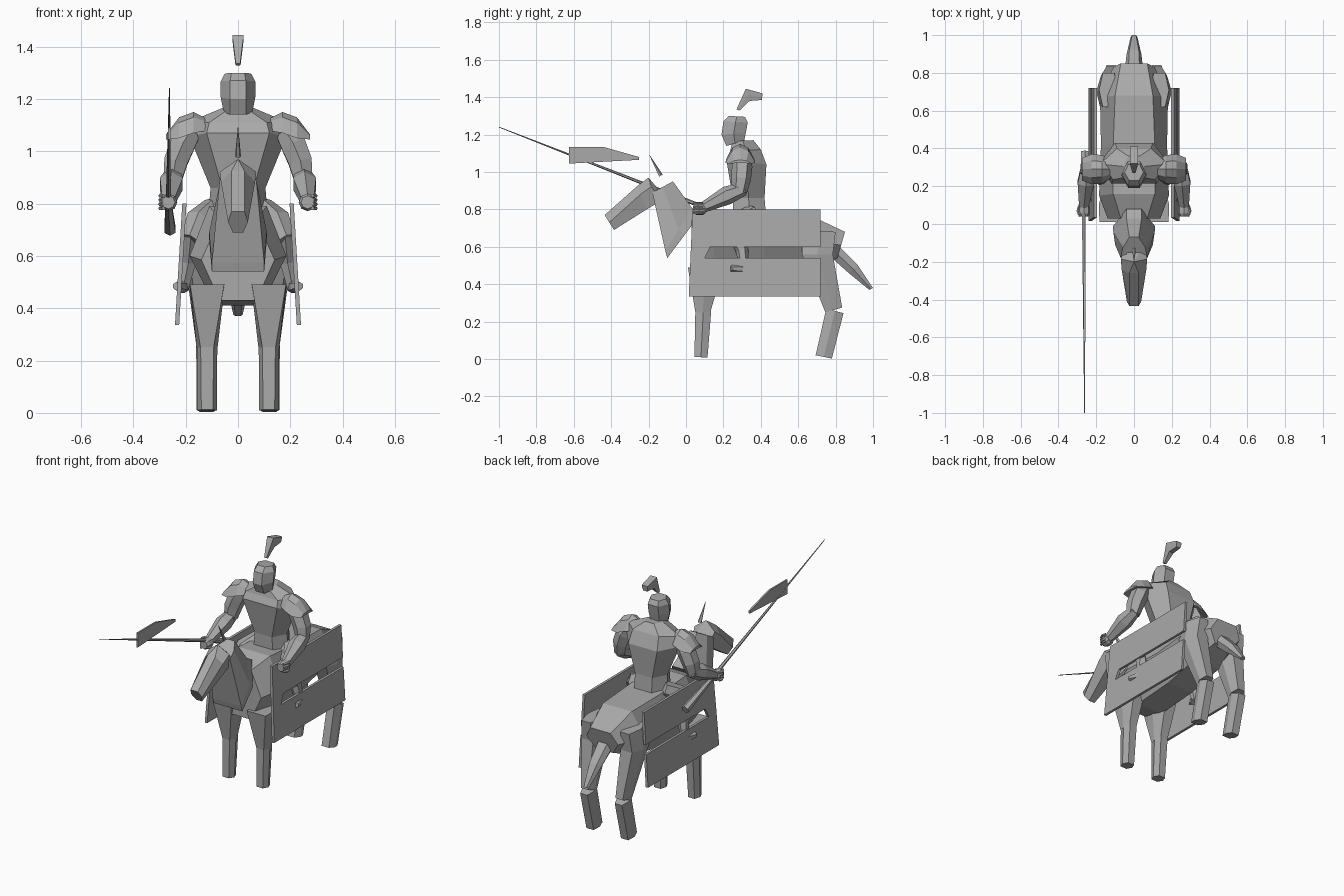
import bpy, bmesh, math
from mathutils import Vector

grey = bpy.data.materials.new("plain grey")
grey.diffuse_color = (0.4, 0.4, 0.4, 1)


def finish(name, bm):
    bmesh.ops.remove_doubles(bm, verts=bm.verts, dist=1e-4)
    bmesh.ops.recalc_face_normals(bm, faces=bm.faces)
    me = bpy.data.meshes.new(name)
    bm.to_mesh(me)
    bm.free()
    me.materials.append(grey)
    ob = bpy.data.objects.new(name, me)
    bpy.context.collection.objects.link(ob)
    return ob


def loft(name, rings, pair=False):
    """Skin a list of equal rings and cap both ends; pair adds a mirrored twin."""
    for side in ((1, -1) if pair else (1,)):
        bm = bmesh.new()
        vs = [[bm.verts.new((p[0] * side, p[1], p[2])) for p in r] for r in rings]
        n = len(rings[0])
        for a, b in zip(vs, vs[1:]):
            for i in range(n):
                j = (i + 1) % n
                bm.faces.new((a[i], a[j], b[j], b[i]))
        bm.faces.new(vs[0])
        bm.faces.new(vs[-1])
        finish(name + (("_left" if side > 0 else "_right") if pair else ""), bm)


def sect(a, b, wa, wm, wb, x=0, t=0.5):
    """Six-sided section between side-view points a and b with three half widths."""
    m = [a[i] + (b[i] - a[i]) * t for i in (0, 1)]
    return [(x - wa, *a), (x + wa, *a), (x + wm, *m), (x + wb, *b), (x - wb, *b), (x - wm, *m)]


def tube(name, pts, radii, n=6, pair=False):
    """Tapered limb along a path."""
    pts = [Vector(p) for p in pts]
    rings = []
    for i, (p, r) in enumerate(zip(pts, radii)):
        d = (pts[min(i + 1, len(pts) - 1)] - pts[max(i - 1, 0)]).normalized()
        u = d.cross(Vector((1, 0, 0))).normalized()
        v = d.cross(u)
        rings.append([p + (u * math.cos(k * math.tau / n) + v * math.sin(k * math.tau / n)) * r
                      for k in range(n)])
    loft(name, rings, pair)


# horse trunk
loft("horse_body", [
    sect((0.03, 0.74), (0.03, 0.43), 0.07, 0.14, 0.07),
    sect((0.16, 0.79), (0.14, 0.41), 0.11, 0.185, 0.09),
    sect((0.42, 0.77), (0.42, 0.43), 0.11, 0.175, 0.09),
    sect((0.68, 0.76), (0.66, 0.48), 0.10, 0.18, 0.09),
    sect((0.85, 0.68), (0.81, 0.54), 0.07, 0.11, 0.06)])
# neck and head
loft("horse_neck", [
    sect((0.08, 0.78), (-0.10, 0.54), 0.04, 0.11, 0.10),
    sect((0.03, 0.81), (-0.11, 0.575), 0.04, 0.11, 0.10),
    sect((-0.07, 0.95), (-0.18, 0.89), 0.025, 0.06, 0.07)])
loft("horse_head", [
    sect((-0.15, 0.91), (-0.14, 0.83), 0.03, 0.06, 0.04),
    sect((-0.20, 0.97), (-0.16, 0.83), 0.0, 0.07, 0.05, t=0.35),
    sect((-0.26, 0.925), (-0.21, 0.80), 0.025, 0.065, 0.045, t=0.35),
    sect((-0.435, 0.77), (-0.385, 0.69), 0.025, 0.038, 0.02)])
tube("brow_spike", [(0, -0.135, 0.98), (0, -0.195, 1.09)], [0.012, 0.001], 5)
# tail
loft("horse_tail", [
    sect((0.82, 0.60), (0.78, 0.54), 0.03, 0.05, 0.03),
    sect((0.92, 0.50), (0.87, 0.46), 0.025, 0.04, 0.02),
    sect((1.0, 0.38), (0.98, 0.37), 0.01, 0.018, 0.01)])

# horse legs
loft("front_upper_leg", [
    sect((0.01, 0.49), (0.20, 0.49), 0.065, 0.068, 0.04, 0.118),
    sect((0.05, 0.25), (0.13, 0.25), 0.025, 0.04, 0.025, 0.118)], True)
loft("front_lower_leg", [
    sect((0.05, 0.26), (0.135, 0.26), 0.025, 0.039, 0.025, 0.118),
    sect((0.045, 0.012), (0.115, 0.007), 0.022, 0.037, 0.022, 0.118)], True)
loft("hind_thigh", [
    sect((0.62, 0.69), (0.80, 0.68), 0.03, 0.05, 0.03, 0.135),
    sect((0.62, 0.56), (0.785, 0.56), 0.045, 0.065, 0.04, 0.135),
    sect((0.745, 0.25), (0.835, 0.275), 0.025, 0.04, 0.025, 0.12)], True)
loft("hind_lower_leg", [
    sect((0.75, 0.27), (0.842, 0.245), 0.025, 0.04, 0.025, 0.12),
    sect((0.693, 0.02), (0.78, 0.003), 0.025, 0.038, 0.025, 0.12)], True)

# slotted side cloths, leaning outward toward the hem
outline = [(0.035, 0.80), (0.72, 0.80), (0.72, 0.60), (0.13, 0.60),
           (0.10, 0.54), (0.72, 0.54), (0.72, 0.335), (0.015, 0.335)]
loft("side_cloth", [[(0.205 + (0.8 - z) * 0.06 + o, y, z) for y, z in outline]
                    for o in (-0.008, 0.008)], True)

# rider trunk
loft("rider_torso", [
    sect((0.25, 0.74), (0.43, 0.74), 0.07, 0.115, 0.06),
    sect((0.25, 0.86), (0.42, 0.86), 0.06, 0.105, 0.06),
    sect((0.215, 1.07), (0.43, 1.04), 0.12, 0.185, 0.10),
    sect((0.235, 1.11), (0.40, 1.12), 0.11, 0.18, 0.09),
    sect((0.25, 1.165), (0.36, 1.17), 0.03, 0.055, 0.03)])
# helmet and plume
loft("helmet", [
    sect((0.215, 1.14), (0.31, 1.16), 0.03, 0.055, 0.03),
    sect((0.19, 1.20), (0.32, 1.21), 0.03, 0.066, 0.035),
    sect((0.20, 1.27), (0.33, 1.265), 0.03, 0.066, 0.035),
    sect((0.23, 1.30), (0.315, 1.295), 0.025, 0.05, 0.03)])
loft("plume", [
    sect((0.27, 1.335), (0.285, 1.328), 0.008, 0.01, 0.008),
    sect((0.32, 1.445), (0.34, 1.38), 0.022, 0.02, 0.016),
    sect((0.41, 1.42), (0.405, 1.385), 0.02, 0.018, 0.014)])

# shoulder guards: flared plates running outward
def cap(x, y, z, half, h):
    return [(x, y - half, z - h), (x, y - half * 0.55, z - h * 0.25), (x, y, z),
            (x, y + half * 0.55, z - h * 0.25), (x, y + half, z - h), (x, y, z - h * 0.8)]

loft("shoulder_guard", [cap(0.11, 0.29, 1.12, 0.045, 0.04), cap(0.17, 0.29, 1.15, 0.075, 0.08),
                        cap(0.225, 0.29, 1.13, 0.08, 0.08), cap(0.275, 0.29, 1.065, 0.06, 0.02)], True)

# rider arms and hands
tube("upper_arm", [(0.18, 0.30, 1.08), (0.21, 0.30, 1.03), (0.238, 0.295, 0.96), (0.25, 0.285, 0.89)],
     [0.045, 0.055, 0.052, 0.04], 6, True)
tube("forearm", [(0.248, 0.31, 0.91), (0.255, 0.22, 0.875), (0.266, 0.09, 0.81)],
     [0.035, 0.05, 0.028], 6, True)
tube("fist", [(0.266, 0.105, 0.805), (0.266, 0.09, 0.805), (0.266, 0.055, 0.805), (0.266, 0.04, 0.805)],
     [0.025, 0.034, 0.034, 0.025], 8, True)
for k in range(4):  # curled fingers
    z = 0.782 + k * 0.016
    tube("finger_%d" % k, [(0.292, 0.09, z), (0.297, 0.07, z), (0.285, 0.04, z)],
         [0.007, 0.008, 0.007], 5, True)

# rider legs
tube("rider_thigh", [(0.09, 0.36, 0.78), (0.15, 0.28, 0.73), (0.185, 0.24, 0.66)],
     [0.05, 0.055, 0.04], 6, True)
tube("rider_shin", [(0.18, 0.25, 0.69), (0.19, 0.30, 0.58), (0.21, 0.31, 0.48)],
     [0.035, 0.034, 0.025], 6, True)
tube("rider_foot", [(0.205, 0.33, 0.48), (0.218, 0.28, 0.482), (0.235, 0.24, 0.485)],
     [0.022, 0.024, 0.016], 6, True)

# lance with its flag
tube("lance", [(-0.26, 0.38, 0.70), (-0.266, 0.10, 0.81), (-0.266, 0.06, 0.826), (-0.262, -1.0, 1.24)],
     [0.025, 0.012, 0.011, 0.002], 6)
flag = [(-0.625, 1.135), (-0.445, 1.135), (-0.25, 1.08), (-0.25, 1.065), (-0.44, 1.055), (-0.625, 1.045)]
loft("lance_flag", [[(x, y, z) for y, z in flag] for x in (-0.268, -0.258)])
